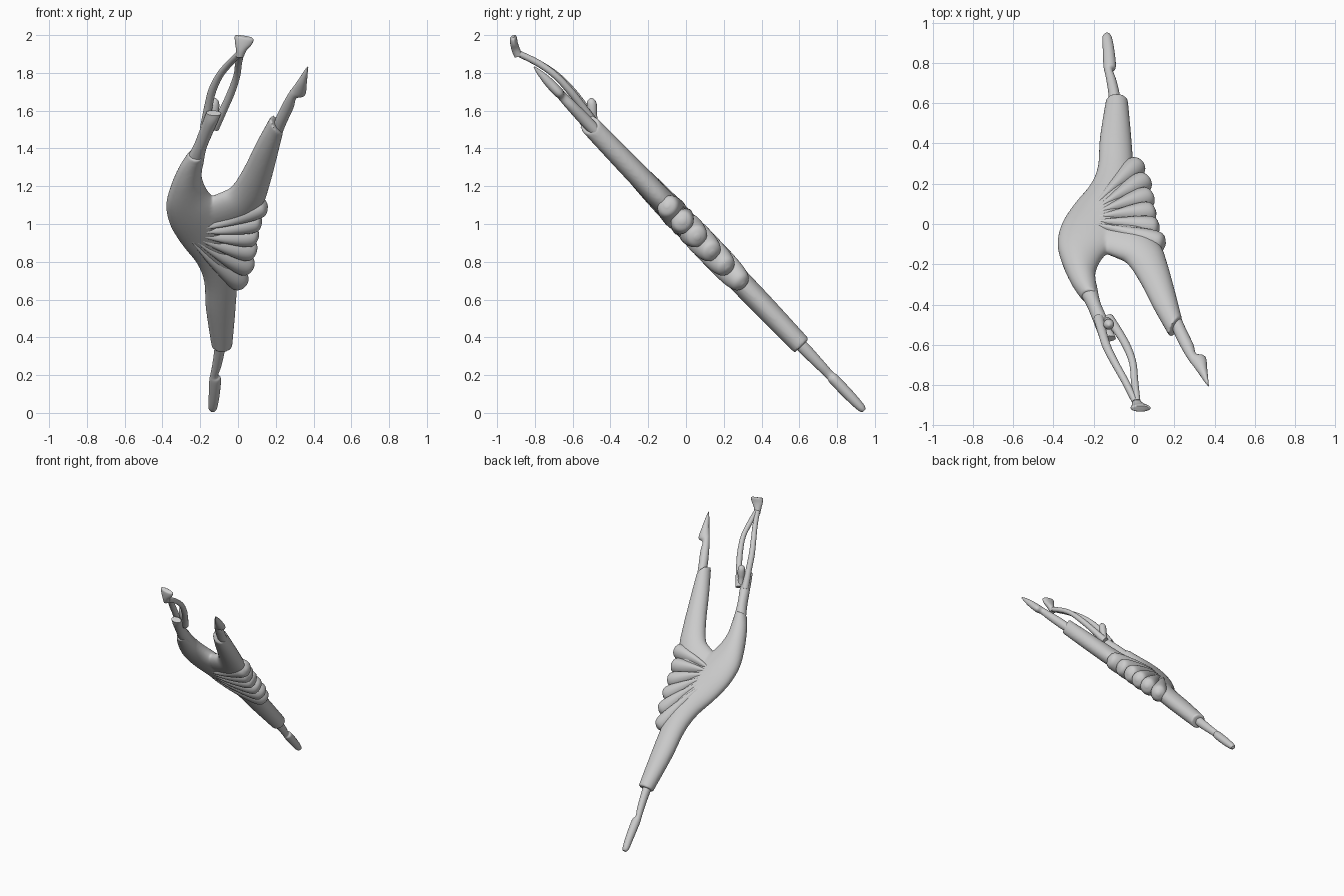
import bpy, bmesh, math
from mathutils import Vector

if "Cube" in bpy.data.objects:
    bpy.data.objects.remove(bpy.data.objects["Cube"])

grey = bpy.data.materials.new("stone grey")
grey.diffuse_color = (0.6, 0.6, 0.6, 1)
grey.use_nodes = True
grey.node_tree.nodes["Principled BSDF"].inputs["Base Color"].default_value = grey.diffuse_color
N = Vector((0, 0.7215, 0.6926))          # normal of the slanted figure plane


def on_plane(x, z):
    return Vector((x, -0.006 - (z - 1) / 1.042, z))


def flat(rows):
    """Rows of left x, left z, right x, right z, half thickness -> sections."""
    out = []
    for lx, lz, rx, rz, h in rows:
        a, b = on_plane(lx, lz), on_plane(rx, rz)
        out.append(((a + b) / 2, (b - a) / 2, N * h))
    return out


def spline(p, t):
    i = min(int(t), len(p) - 2)
    f = t - i
    a, b, c, d = p[max(i - 1, 0)], p[i], p[i + 1], p[min(i + 2, len(p) - 1)]
    return 0.5 * (2 * b + (c - a) * f + (2 * a - 5 * b + 4 * c - d) * f * f
                  + (3 * b - a - 3 * c + d) * f ** 3)


def add_loft(bm, sections, sides=28, steps=5):
    """Sweep smoothly through elliptical sections (centre, half axis, half axis)."""
    cols = [list(c) for c in zip(*sections)]
    rings = []
    for k in range((len(sections) - 1) * steps + 1):
        c, u, v = (spline(col, k / steps) for col in cols)
        rings.append([bm.verts.new(c + u * math.cos(a) + v * math.sin(a))
                      for a in (2 * math.pi * j / sides for j in range(sides))])
    for r, s in zip(rings, rings[1:]):
        for j in range(sides):
            m = (j + 1) % sides
            bm.faces.new((r[j], r[m], s[m], s[j]))
    bm.faces.new(rings[0][::-1])
    bm.faces.new(rings[-1])


def finish(name, *lofts):
    bm = bmesh.new()
    for s in lofts:
        add_loft(bm, s)
    bmesh.ops.recalc_face_normals(bm, faces=bm.faces)
    mesh = bpy.data.meshes.new(name)
    bm.to_mesh(mesh)
    bm.free()
    mesh.materials.append(grey)
    ob = bpy.data.objects.new(name, mesh)
    bpy.context.collection.objects.link(ob)
    bpy.ops.object.select_all(action='DESELECT')
    ob.select_set(True)
    bpy.context.view_layer.objects.active = ob
    bpy.ops.object.shade_smooth_by_angle(angle=math.radians(45))
    return ob


def tube(points):
    """Round sections along x, y, z, radius points."""
    out = []
    for i, p in enumerate(points):
        a, b = points[max(i - 1, 0)], points[min(i + 1, len(points) - 1)]
        d = (Vector(b[:3]) - Vector(a[:3])).normalized()
        v = N.cross(d).normalized()
        out.append((Vector(p[:3]), v * p[3], d.cross(v) * p[3]))
    return out


# torso bending into the standing trouser leg, blended with the raised leg
torso = flat([(-.262, 1.37, -.178, 1.37, .05), (-.31, 1.30, -.188, 1.30, .055),
              (-.355, 1.2, -.19, 1.24, .063), (-.38, 1.1, -.16, 1.17, .068),
              (-.36, 1.0, -.10, 1.1, .07), (-.30, .9, -.04, 1.0, .068),
              (-.22, .8, -.01, .85, .065), (-.18, .7, -.005, .7, .062),
              (-.17, .55, -.012, .56, .06), (-.14, .355, -.03, .355, .053)])
raised = flat([(-.25, 1.1, -.15, .95, .05), (-.1, 1.155, .03, 1.0, .062),
               (-.035, 1.19, .13, 1.11, .062), (.03, 1.29, .165, 1.2, .06),
               (.1, 1.43, .205, 1.35, .057), (.172, 1.56, .24, 1.495, .053)])
body = finish("body_and_trousers", torso, raised)
rm = body.modifiers.new("blend", 'REMESH')
rm.mode, rm.voxel_size, rm.use_smooth_shade = 'VOXEL', 0.009, True
sm = body.modifiers.new("soften", 'SMOOTH')
sm.iterations = 4

# fan of six skirt petals
petal = [(0, .006, .04), (.2, .018, .066), (.45, .034, .076), (.7, .052, .074),
         (.87, .058, .066), (.96, .046, .05), (1, .012, .012)]
tips = [(.155, 1.10), (.127, 1.015), (.108, .93), (.092, .845), (.07, .76), (.03, .675)]
for i, (x, z) in enumerate(tips):
    o, t = on_plane(-.28, 1.01), on_plane(x, z)
    side = N.cross((t - o).normalized())
    tilt = math.radians(16)
    u = side * math.cos(tilt) + N * math.sin(tilt)
    v = N * math.cos(tilt) - side * math.sin(tilt)
    finish(f"skirt_petal_{i + 1}", [(o.lerp(t, f), u * w, v * h) for f, w, h in petal])

# calves and pointed feet
finish("standing_calf_and_foot",
       flat([(-.125, .42, -.06, .42, .03), (-.125, .34, -.068, .34, .032),
             (-.137, .25, -.088, .25, .027), (-.147, .2, -.105, .2, .024),
             (-.152, .172, -.09, .178, .029), (-.155, .09, -.098, .09, .028),
             (-.157, .03, -.11, .03, .022), (-.147, .012, -.12, .012, .012)]))
finish("raised_calf_and_foot",
       flat([(.18, 1.5, .225, 1.46, .03), (.205, 1.57, .258, 1.54, .032),
             (.245, 1.65, .295, 1.62, .028), (.275, 1.70, .31, 1.67, .024),
             (.29, 1.72, .355, 1.685, .027), (.322, 1.765, .364, 1.745, .024),
             (.35, 1.808, .369, 1.80, .014), (.368, 1.832, .372, 1.83, .004)]))

# bare upper chest, splitting into two arms joined at the hands
finish("upper_chest",
       flat([(-.28, 1.33, -.185, 1.31, .04), (-.236, 1.41, -.168, 1.40, .04),
             (-.208, 1.48, -.14, 1.47, .038), (-.182, 1.55, -.105, 1.55, .034),
             (-.168, 1.59, -.09, 1.585, .02)]))
finish("left_arm", tube([(-.175, -.47, 1.51, .026), (-.157, -.54, 1.62, .022),
                         (-.135, -.61, 1.71, .021), (-.095, -.69, 1.79, .019),
                         (-.045, -.78, 1.85, .018), (.005, -.88, 1.90, .017)]))
finish("right_arm", tube([(-.125, -.47, 1.51, .026), (-.075, -.54, 1.61, .021),
                          (-.035, -.61, 1.70, .02), (-.006, -.69, 1.785, .018),
                          (.003, -.78, 1.85, .018), (.015, -.88, 1.90, .017)]))
hand = [(.01, -.885, 1.885, .02, 0, .022), (.018, -.9, 1.92, .028, 0, .022),
        (.028, -.91, 1.955, .044, -.006, .02), (.033, -.914, 1.985, .05, -.01, .018),
        (.033, -.914, 1.993, .04, -.006, .01)]
finish("joined_hands", [(Vector((x, y, z)), Vector((w, 0, d)), Vector((0, h, .004)))
                        for x, y, z, w, d, h in hand])

# small egg-shaped head on a neck
finish("head", tube([(-.13, -.485, 1.53, .022), (-.128, -.49, 1.57, .02),
                     (-.126, -.495, 1.60, .025), (-.125, -.499, 1.635, .026),
                     (-.124, -.502, 1.655, .019), (-.124, -.503, 1.667, .005)]))
